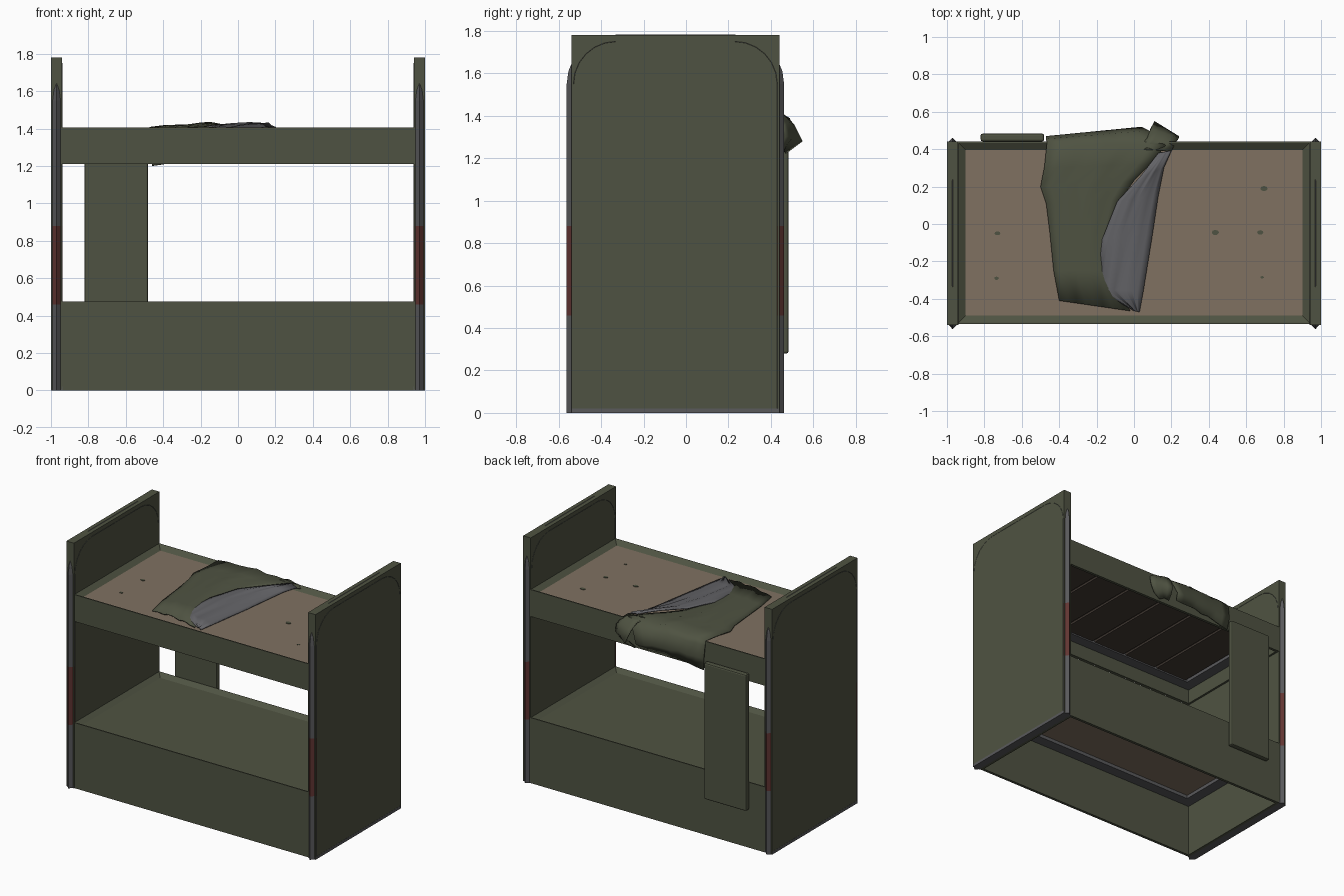
import bpy, bmesh, math

if "Cube" in bpy.data.objects:
    bpy.data.objects.remove(bpy.data.objects["Cube"])

def mat(name, c):
    m = bpy.data.materials.new(name)
    m.diffuse_color = (*c, 1)
    m.use_nodes = True
    m.node_tree.nodes["Principled BSDF"].inputs["Base Color"].default_value = m.diffuse_color
    return m

GREEN = mat("army green", (0.078, 0.086, 0.054))
GREY = mat("steel grey", (0.10, 0.10, 0.105))
LINING = mat("lining grey", (0.125, 0.125, 0.135))
RED = mat("faded red", (0.12, 0.035, 0.032))
TAN = mat("mattress tan", (0.215, 0.165, 0.12))
BROWN = mat("slat brown", (0.055, 0.042, 0.034))

X, YF, YB = 0.945, -0.535, 0.44      # outer faces of the rails

def finish(name, bm, mats, smooth=False):
    bmesh.ops.recalc_face_normals(bm, faces=bm.faces)
    me = bpy.data.meshes.new(name)
    bm.to_mesh(me)
    bm.free()
    for m in mats:
        me.materials.append(m)
    for p in me.polygons:
        p.use_smooth = smooth
    ob = bpy.data.objects.new(name, me)
    bpy.context.collection.objects.link(ob)
    return ob

def box(name, x0, x1, y0, y1, z0, z1, m, bevel=0):
    bm = bmesh.new()
    bmesh.ops.create_cube(bm, size=1)
    for v in bm.verts:
        v.co = ((x0 + x1) / 2 + v.co.x * (x1 - x0),
                (y0 + y1) / 2 + v.co.y * (y1 - y0),
                (z0 + z1) / 2 + v.co.z * (z1 - z0))
    if bevel:
        bmesh.ops.bevel(bm, geom=bm.edges[:], offset=bevel, segments=2, affect='EDGES', profile=0.5)
    return finish(name, bm, [m])

def grid(bm, rows, closed=False, wrap=False):
    """Skin a list of equally long point rows."""
    vs = [[bm.verts.new(p) for p in r] for r in rows]
    n, k = len(vs), len(vs[0])
    for i in range(n if wrap else n - 1):
        a, b = vs[i], vs[(i + 1) % n]
        for j in range(k if closed else k - 1):
            bm.faces.new((a[j], a[(j + 1) % k], b[(j + 1) % k], b[j]))
    return vs

def rect_ring(name, section, m):
    """Sweep an (inset, z) section around the bed rectangle."""
    bm = bmesh.new()
    rows = [[(sx * (X - i), (YF + i) if sy < 0 else (YB - i), z)
             for sx, sy in ((-1, -1), (1, -1), (1, 1), (-1, 1))] for i, z in section]
    grid(bm, rows, closed=True, wrap=True)
    return finish(name, bm, [m])

# End panels with embedded tube arches
def arch(name, cx):
    yl, yr, r, zt, rad = -0.53, 0.43, 0.2, 1.75, 0.032
    path = [(yl, z, -1, 0) for z in (0, 0.46, 0.88, zt - r)]
    arc = []
    for i in range(1, 7):
        a = math.pi - i * math.pi / 12
        arc.append((yl + r + r * math.cos(a), zt - r + r * math.sin(a), math.cos(a), math.sin(a)))
    path += arc
    path += [(yl + yr - y, z, -ny, nz) for y, z, ny, nz in reversed(path)]
    bm = bmesh.new()
    rows = [[(cx, y + ny * rad, z + nz * rad), (cx + 0.031, y, z),
             (cx, y - ny * rad, z - nz * rad), (cx - 0.031, y, z)] for y, z, ny, nz in path]
    vs = grid(bm, rows, closed=True)
    bm.faces.new(vs[0])
    bm.faces.new(vs[-1])
    for f in bm.faces:
        if 0.5 < f.calc_center_median().z < 0.85:
            f.material_index = 1
    finish(name, bm, [GREY, RED])

for side, s in (("left", -1), ("right", 1)):
    a, b = sorted((s * 0.94, s * 1.0))
    box(side + "_end_panel", a, b, -0.54, 0.44, 0.005, 1.78, GREEN)
    box(side + "_foot_bar", a - 0.001, b + 0.001, -0.54, 0.44, 0, 0.02, GREY)
    arch(side + "_tube_arch", s * 0.97)

# Two bunks: rail skirt, steel frame, mattress
def bunk(name, z0, z1):
    zs = z1 - 0.06
    rect_ring(name + "_rails", [(0, z0), (0, z1), (0.008, z1), (0.045, z1 - 0.025),
                                (0.045, zs), (0.02, zs), (0.02, z0)], GREEN)
    rect_ring(name + "_frame", [(0.021, zs - 0.03), (0.021, zs), (0.10, zs), (0.10, zs - 0.03)], GREY)
    box(name + "_mattress", -X + 0.044, X - 0.044, YF + 0.044, YB - 0.044, zs - 0.005, z1 - 0.025, TAN)

bunk("upper_bunk", 1.21, 1.405)
bunk("lower_bunk", 0.0, 0.475)
box("lower_bed_cover", -X + 0.04, X - 0.04, YF + 0.04, YB - 0.04, 0.445, 0.453, GREEN)

# Slats under the upper bunk
for i in range(6):
    c = -0.7 + i * 0.28
    box("slat_%d" % i, c - 0.13, c + 0.13, YF + 0.08, YB - 0.08, 1.325, 1.339, BROWN)

# Stains on the upper mattress
for i, (x, y, r) in enumerate([(-0.73, -0.05, 0.016), (-0.735, -0.29, 0.013), (0.435, -0.045, 0.02),
                               (0.675, -0.045, 0.017), (0.695, 0.19, 0.02), (0.685, -0.285, 0.01)]):
    bm = bmesh.new()
    bmesh.ops.create_cone(bm, cap_ends=True, segments=7, radius1=r, radius2=r, depth=0.004)
    for v in bm.verts:
        v.co = (x + v.co.x, y + v.co.y * 0.7, 1.381 + v.co.z)
    finish("stain_%d" % i, bm, [GREEN])

# Crumpled cloth, skinned between left and right edge points per row
def cloth(name, rows, m, amp, n=9, thick=0.008):
    bm = bmesh.new()
    pts = []
    for i, (l, r) in enumerate(rows):
        row = []
        for j in range(n):
            t = j / (n - 1)
            w = amp * math.sin(math.pi * t) * (1 + 0.5 * math.sin(j * 2.3 + i * 0.9))
            row.append([l[k] + (r[k] - l[k]) * t + (w if k == 2 else 0) for k in range(3)])
        pts.append(row)
    grid(bm, pts)
    ob = finish(name, bm, [m], True)
    if sum(p.normal.z for p in ob.data.polygons) < 0:
        ob.data.flip_normals()
    mod = ob.modifiers.new("thickness", 'SOLIDIFY')
    mod.thickness = thick
    return ob

cloth("blanket", [((-0.40, -0.41, 1.388), (-0.02, -0.465, 1.39)),
                  ((-0.43, -0.25, 1.392), (-0.12, -0.25, 1.40)),
                  ((-0.45, -0.05, 1.395), (-0.12, -0.05, 1.405)),
                  ((-0.47, 0.11, 1.40), (-0.07, 0.13, 1.41)),
                  ((-0.50, 0.20, 1.40), (0.0, 0.23, 1.415)),
                  ((-0.48, 0.30, 1.405), (0.09, 0.32, 1.415)),
                  ((-0.465, 0.44, 1.41), (0.17, 0.42, 1.415)),
                  ((-0.47, 0.455, 1.38), (0.08, 0.50, 1.37)),
                  ((-0.47, 0.47, 1.29), (0.04, 0.52, 1.28)),
                  ((-0.46, 0.455, 1.20), (0.02, 0.48, 1.24))], GREEN, 0.016)
cloth("blanket_folded_lining", [((-0.0, -0.465, 1.392), (0.03, -0.47, 1.388)),
                                ((-0.20, -0.35, 1.40), (0.05, -0.36, 1.39)),
                                ((-0.17, -0.08, 1.415), (0.10, -0.05, 1.392)),
                                ((-0.09, 0.12, 1.425), (0.13, 0.15, 1.395)),
                                ((0.03, 0.25, 1.43), (0.16, 0.30, 1.40)),
                                ((0.13, 0.38, 1.425), (0.20, 0.39, 1.405))], LINING, 0.012)
# Bunched blanket corner over the back rail
cloth("blanket_corner", [((0.02, 0.40, 1.415), (0.20, 0.39, 1.41)),
                         ((0.07, 0.46, 1.41), (0.22, 0.43, 1.39)),
                         ((0.09, 0.51, 1.36), (0.24, 0.46, 1.35)),
                         ((0.11, 0.55, 1.28), (0.24, 0.47, 1.30)),
                         ((0.09, 0.51, 1.25), (0.20, 0.455, 1.25)),
                         ((0.08, 0.47, 1.22), (0.15, 0.45, 1.22))], GREEN, 0.012, 5)

# Hanging pad on the back
box("hanging_pad", -0.82, -0.48, 0.442, 0.483, 0.28, 1.27, GREEN, 0.01)
